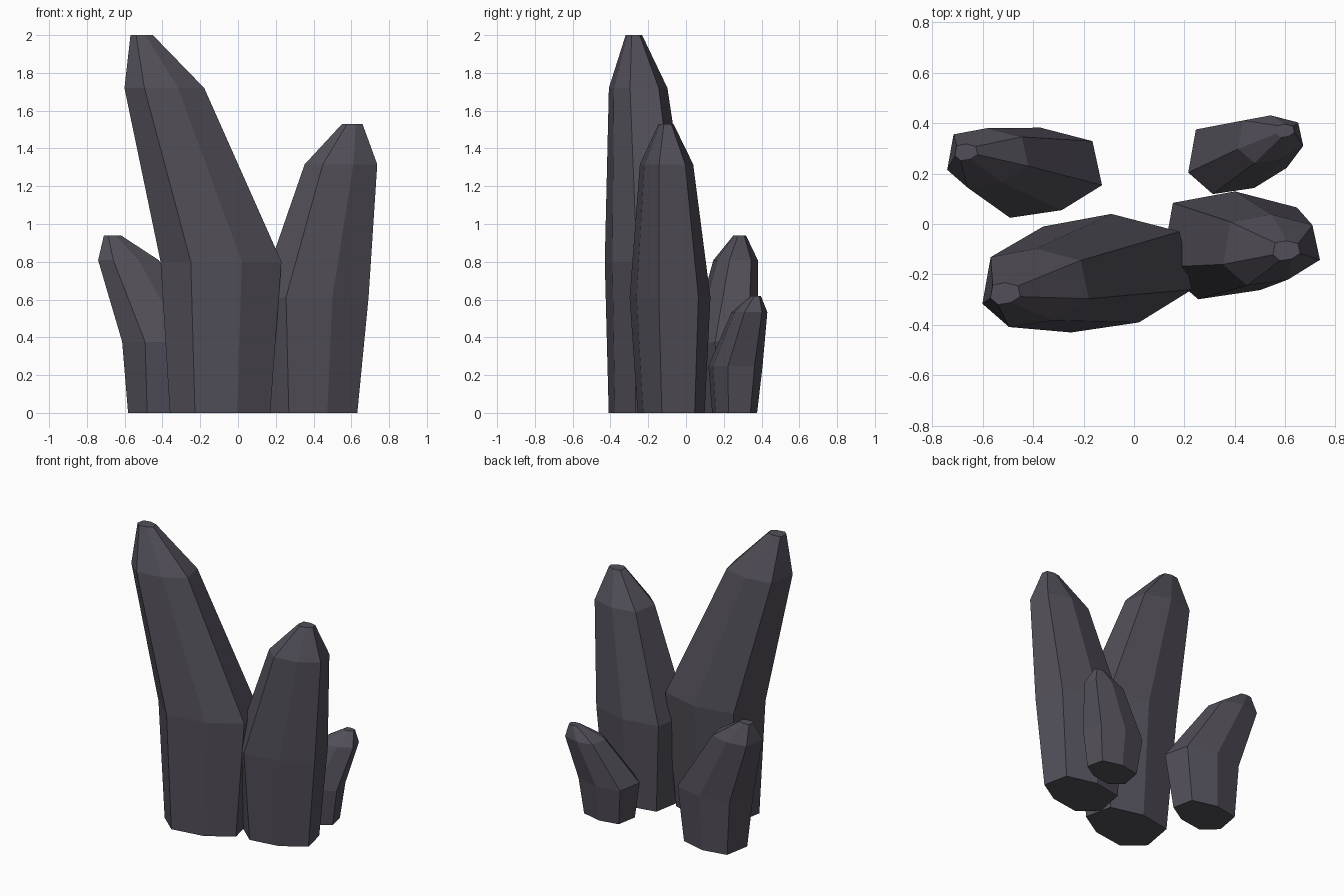
import bpy, bmesh

if "Cube" in bpy.data.objects:
    bpy.data.objects.remove(bpy.data.objects["Cube"])

# Shared irregular seven-sided cross-section, counter-clockwise from the right
SECTION = [(.32, -.07), (.27, .16), (0, .23), (-.27, .18),
           (-.32, -.10), (-.16, -.24), (.11, -.20)]
# Height fraction and width factor of base, waist, shoulder and tip rings
RINGS = [(0, .83), (.40, 1), (.86, .66), (1, .185)]

stone = bpy.data.materials.new("dark_stone")
stone.diffuse_color = (.085, .078, .10, 1)
stone.use_nodes = True
stone.node_tree.nodes["Principled BSDF"].inputs["Base Color"].default_value = stone.diffuse_color


def crystal(name, height, width, centres):
    """Leaning faceted crystal; centres gives x, y for each ring."""
    bm = bmesh.new()
    rings = []
    for (frac, factor), (cx, cy) in zip(RINGS, centres):
        s = width * factor
        rings.append([bm.verts.new((cx + x * s, cy + y * s, height * frac))
                      for x, y in SECTION])
    n = len(SECTION)
    for low, high in zip(rings, rings[1:]):
        for i in range(n):
            j = (i + 1) % n
            bm.faces.new((low[i], low[j], high[j]))
            bm.faces.new((low[i], high[j], high[i]))
    bm.faces.new(rings[0][::-1])
    bm.faces.new(rings[-1])
    mesh = bpy.data.meshes.new(name)
    bm.to_mesh(mesh)
    bm.free()
    mesh.materials.append(stone)
    obj = bpy.data.objects.new(name, mesh)
    bpy.context.collection.objects.link(obj)


# Four crystals of the cluster
crystal("tall_crystal", 2.0, 1.0,
        [(-.095, -.21), (-.09, -.19), (-.39, -.25), (-.51, -.275)])
crystal("right_crystal", 1.53, .91,
        [(.39, -.075), (.40, -.08), (.545, -.10), (.605, -.105)])
crystal("left_back_crystal", .94, .76,
        [(-.38, .22), (-.37, .207), (-.58, .265), (-.665, .285)])
crystal("small_back_crystal", .62, .61,
        [(.41, .26), (.41, .265), (.542, .338), (.60, .37)])
